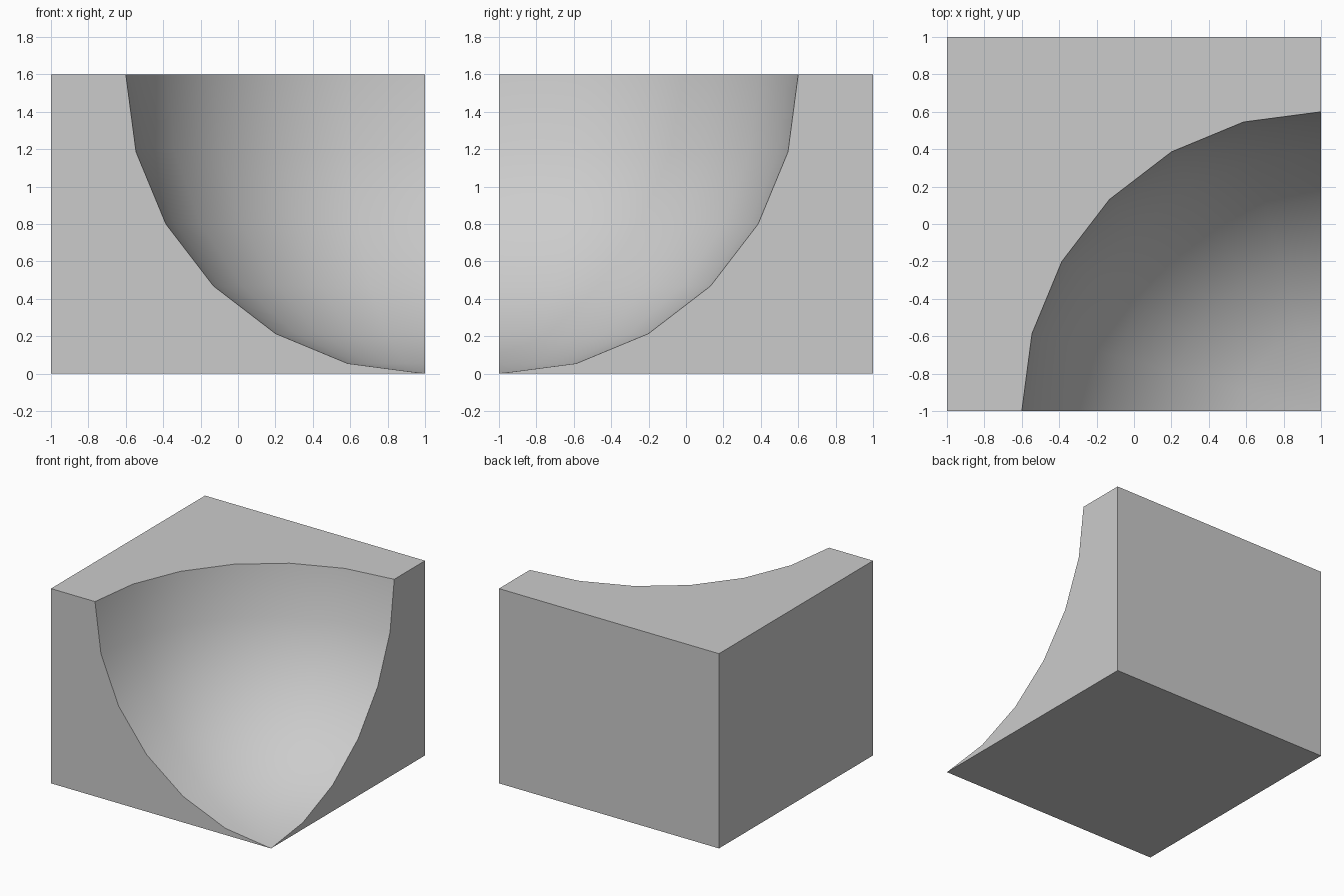
import bpy
import bmesh
from math import sin, cos, pi
from mathutils import Vector

if "Cube" in bpy.data.objects:
    bpy.data.objects.remove(bpy.data.objects["Cube"], do_unlink=True)

STEPS = 6        # segments along each quarter arc
R = 1.6          # hollow radius, equal to the block height
CENTRE = Vector((1, -1, R))

# Plain grey material
grey = bpy.data.materials.new("light_grey")
grey.use_nodes = True
colour = (0.6, 0.6, 0.6, 1)
grey.diffuse_color = colour
grey.node_tree.nodes["Principled BSDF"].inputs["Base Color"].default_value = colour

bm = bmesh.new()


def hollow_point(ring, seg):
    down, turn = ring / STEPS * pi / 2, seg / STEPS * pi / 2
    out = R * cos(down)
    offset = Vector((-out * cos(turn), out * sin(turn), -R * sin(down)))
    return bm.verts.new(CENTRE + offset)


# Spherical hollow: rings run from the top rim down to the pole at the front corner
rings = [[hollow_point(r, s) for s in range(STEPS + 1)] for r in range(STEPS)]
pole = bm.verts.new((1, -1, 0))
for upper, lower in zip(rings, rings[1:]):
    for s in range(STEPS):
        bm.faces.new((upper[s], upper[s + 1], lower[s + 1], lower[s]))
for s in range(STEPS):
    bm.faces.new((rings[-1][s], rings[-1][s + 1], pole))

# Remaining block corners, bottom and top
low_front, low_back, low_side = [bm.verts.new((x, y, 0)) for x, y in ((-1, -1), (-1, 1), (1, 1))]
top_front, top_back, top_side = [bm.verts.new((x, y, R)) for x, y in ((-1, -1), (-1, 1), (1, 1))]

# Flat block sides, three of them bounded by the hollow's arcs
front_arc = [ring[0] for ring in rings] + [pole]
side_arc = [ring[-1] for ring in rings] + [pole]
bm.faces.new([low_front, top_front] + front_arc)
bm.faces.new([low_side, top_side] + side_arc)
bm.faces.new([top_back, top_front] + rings[0] + [top_side])
bm.faces.new((low_front, low_back, low_side, pole))
bm.faces.new((low_front, low_back, top_back, top_front))
bm.faces.new((low_back, low_side, top_side, top_back))
bmesh.ops.recalc_face_normals(bm, faces=bm.faces)

mesh = bpy.data.meshes.new("hollowed_block")
bm.to_mesh(mesh)
bm.free()
mesh.materials.append(grey)
block = bpy.data.objects.new("hollowed_block", mesh)
bpy.context.collection.objects.link(block)

# Smooth hollow with crisp block edges
bpy.ops.object.select_all(action="DESELECT")
block.select_set(True)
bpy.context.view_layer.objects.active = block
bpy.ops.object.shade_smooth_by_angle(angle=pi / 6)
